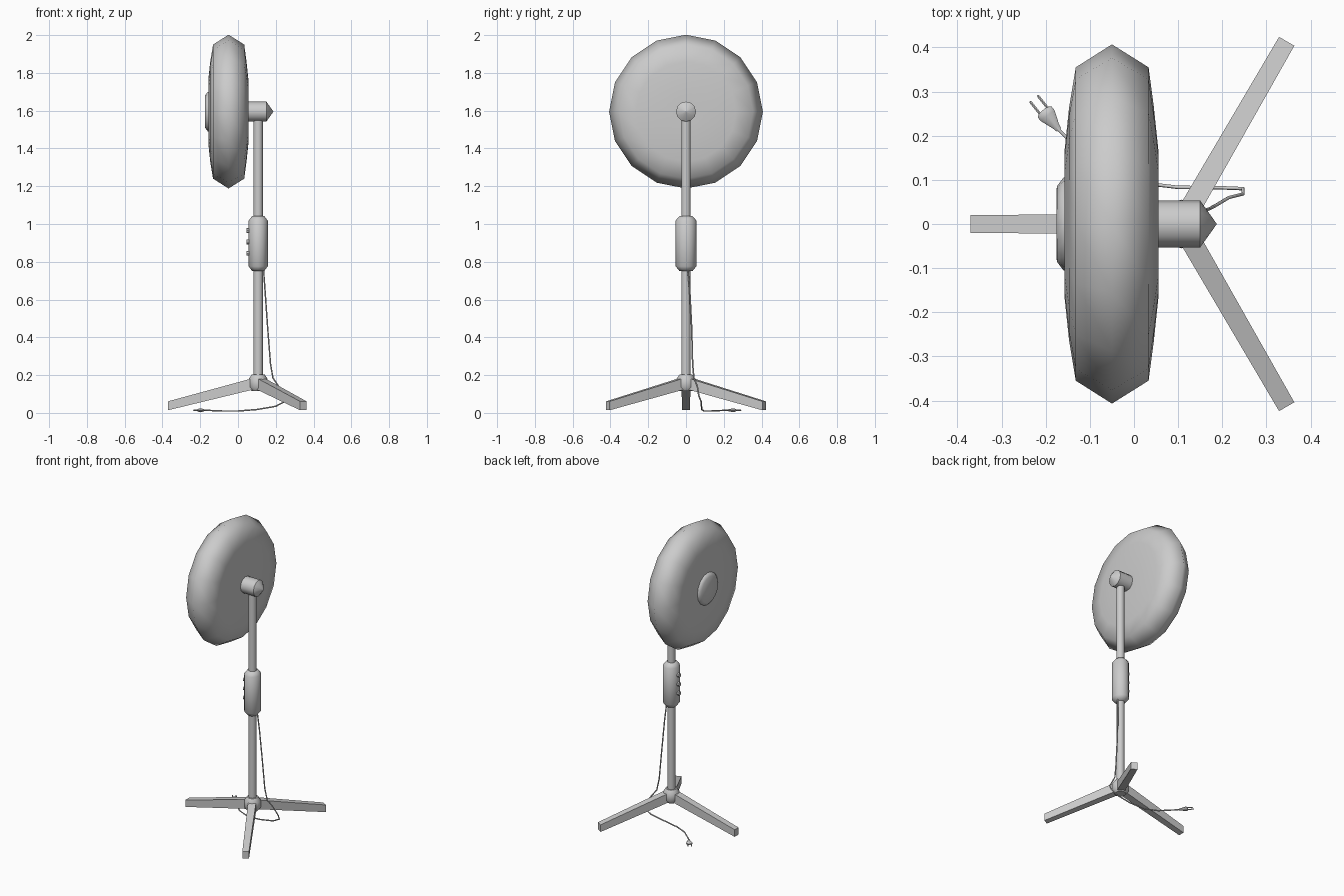
import bpy, bmesh, math
from mathutils import Vector, Matrix

if "Cube" in bpy.data.objects:
    bpy.data.objects.remove(bpy.data.objects["Cube"])

POLE_X, HEAD_Z = 0.107, 1.595


def finish(name, bm, angle=40):
    bmesh.ops.remove_doubles(bm, verts=bm.verts, dist=1e-5)
    bmesh.ops.recalc_face_normals(bm, faces=bm.faces)
    mesh = bpy.data.meshes.new(name)
    bm.to_mesh(mesh)
    bm.free()
    ob = bpy.data.objects.new(name, mesh)
    bpy.context.collection.objects.link(ob)
    bpy.ops.object.select_all(action='DESELECT')
    ob.select_set(True)
    bpy.context.view_layer.objects.active = ob
    bpy.ops.object.shade_smooth_by_angle(angle=math.radians(angle))
    return ob


def lathe(name, profile, sides, origin, axis, angle=40, squash=1.0):
    """Closed solid of revolution; profile is (radius, distance along axis)."""
    axis = Vector(axis).normalized()
    u = Vector((0, 0, 1)) if abs(axis.z) < 0.9 else Vector((1, 0, 0))
    u = (u - axis * u.dot(axis)).normalized()
    v = axis.cross(u)
    bm = bmesh.new()
    rings = []
    for r, d in profile:
        rings.append([bm.verts.new(Vector(origin) + axis * d
                      + u * r * squash * math.cos(2 * math.pi * i / sides)
                      + v * r * math.sin(2 * math.pi * i / sides)) for i in range(sides)])
    for a, b in zip(rings, rings[1:]):
        for i in range(sides):
            j = (i + 1) % sides
            bm.faces.new((a[i], a[j], b[j], b[i]))
    bm.faces.new(rings[0])
    bm.faces.new(rings[-1])
    return finish(name, bm, angle)


# Fan head: rounded cage, front badge and motor housing, all along x
lathe("fan_cage", [(0.06, -0.157), (0.17, -0.157), (0.265, -0.147), (0.355, -0.132),
                   (0.407, -0.05), (0.355, 0.033), (0.265, 0.045), (0.17, 0.055),
                   (0.06, 0.055)], 16, (0, 0, HEAD_Z), (1, 0, 0), 70)
lathe("cage_front_cap", [(0.105, -0.15), (0.105, -0.16), (0.085, -0.175), (0.01, -0.176)],
      16, (0, 0, HEAD_Z), (1, 0, 0), 60)
lathe("motor_housing", [(0.053, 0.05), (0.053, 0.15), (0.001, 0.187)],
      12, (0, 0, HEAD_Z), (1, 0, 0))

# Pole, upper and lower
lathe("upper_pole", [(0.025, 1.0), (0.025, 1.58)], 12, (POLE_X, 0, 0), (0, 0, 1))
lathe("lower_pole", [(0.025, 0.15), (0.025, 0.8)], 12, (POLE_X, 0, 0), (0, 0, 1))

# Control housing with buttons on the fan side
lathe("control_housing", [(0.034, 0.75), (0.055, 0.776), (0.055, 1.018), (0.034, 1.043)],
      12, (POLE_X, 0, 0), (0, 0, 1), 60, 0.92)
for i in range(3):
    lathe(f"button_{i + 1}", [(0.013, 0), (0.013, 0.022)], 8,
          (0.067, 0, 0.845 + 0.06 * i), (-1, 0, 0))

# Base hub
lathe("base_hub", [(0.034, 0.115), (0.05, 0.135), (0.05, 0.18), (0.034, 0.203)],
      12, (POLE_X, 0, 0), (0, 0, 1))

# Three sloping, slightly tapered legs
for n, deg in enumerate((180, 60, -60)):
    bm = bmesh.new()
    ends = []
    for dist, half, low, high in ((0.02, 0.024, 0.125, 0.186), (0.478, 0.02, 0.014, 0.061)):
        ends.append([bm.verts.new(p) for p in
                     ((dist, -half, low), (dist, half, low),
                      (dist, half, high), (dist, -half, high))])
    a, b = ends
    for i in range(4):
        j = (i + 1) % 4
        bm.faces.new((a[i], a[j], b[j], b[i]))
    bm.faces.new(a)
    bm.faces.new(b)
    bm.transform(Matrix.Translation((POLE_X, 0, 0)) @ Matrix.Rotation(math.radians(deg), 4, 'Z'))
    finish(f"leg_{n + 1}", bm, 30)

# Power cord: drops from the control housing and runs along the floor
points = [(0.135, 0.01, 0.76), (0.143, 0.02, 0.65), (0.157, 0.03, 0.45), (0.172, 0.035, 0.26),
          (0.185, 0.042, 0.185), (0.215, 0.06, 0.14), (0.247, 0.068, 0.09),
          (0.247, 0.08, 0.06), (0.2, 0.082, 0.035), (0.1, 0.083, 0.018),
          (0.0, 0.095, 0.01), (-0.08, 0.13, 0.01), (-0.15, 0.193, 0.013), (-0.175, 0.218, 0.015)]
curve = bpy.data.curves.new("power_cord", 'CURVE')
curve.dimensions = '3D'
curve.bevel_depth = 0.004
curve.bevel_resolution = 1
curve.use_fill_caps = True
spline = curve.splines.new('POLY')
spline.points.add(len(points) - 1)
for p, co in zip(spline.points, points):
    p.co = (*co, 1)
bpy.context.collection.objects.link(bpy.data.objects.new("power_cord", curve))

# Plug body and its two prongs
direction = Vector((-0.62, 0.78, 0))
side = Vector((0.78, 0.62, 0))
start = Vector((-0.17, 0.213, 0.014))
lathe("plug_body", [(0.006, 0), (0.009, 0.012), (0.02, 0.042), (0.02, 0.052), (0.012, 0.058)],
      8, start, direction, 50, 0.5)
for n, s in (("left", -1), ("right", 1)):
    lathe(f"plug_prong_{n}", [(0.0035, 0.05), (0.0035, 0.088), (0.002, 0.092)], 6,
          start + side * 0.011 * s, direction)
